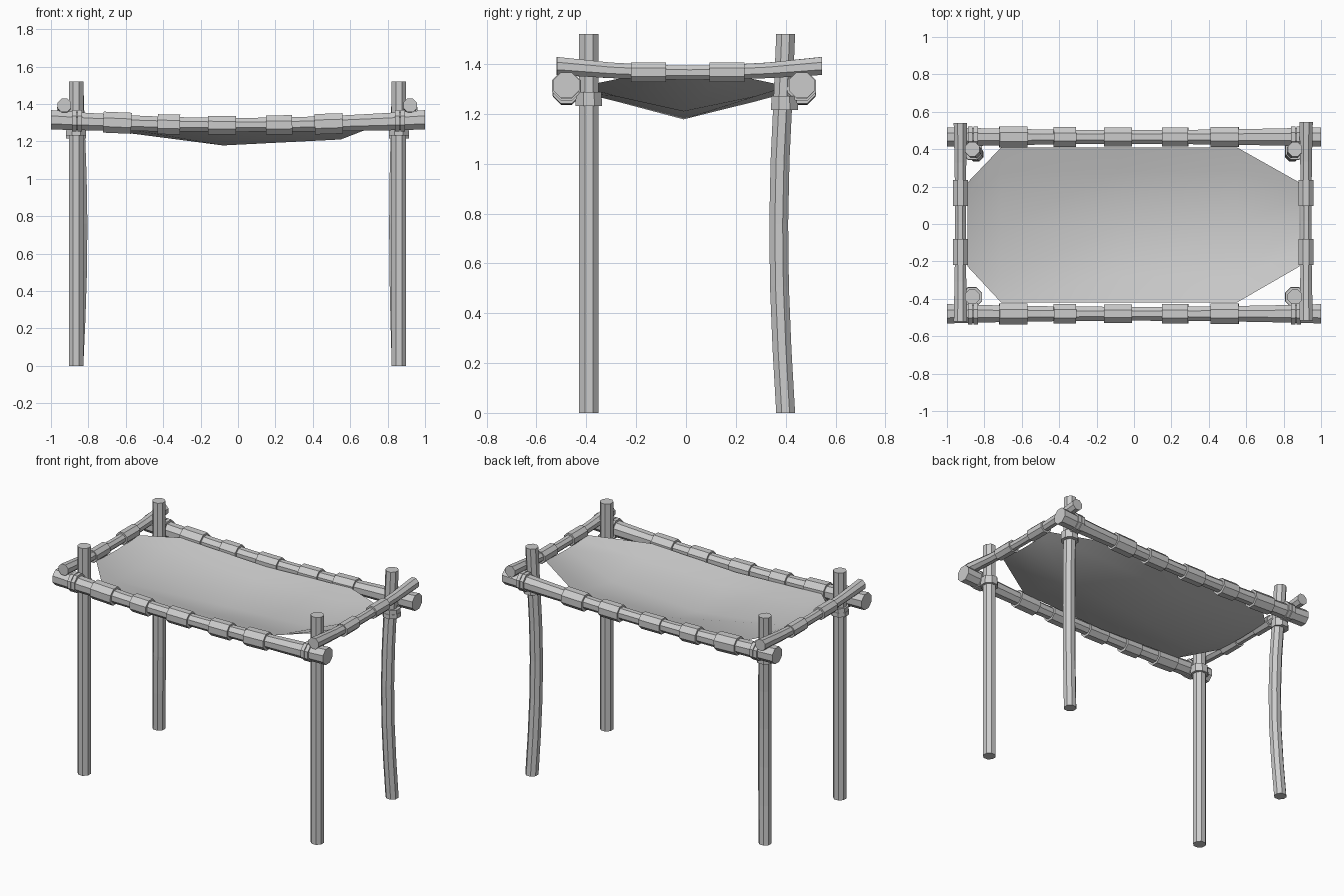
import bpy, bmesh, math
from mathutils import Vector

if "Cube" in bpy.data.objects:
    bpy.data.objects.remove(bpy.data.objects["Cube"])

grey = bpy.data.materials.new("weathered_grey")
grey.use_nodes = True
grey.diffuse_color = (0.6, 0.6, 0.6, 1)
grey.node_tree.nodes["Principled BSDF"].inputs["Base Color"].default_value = (0.6, 0.6, 0.6, 1)


def finish(bm, name):
    mesh = bpy.data.meshes.new(name)
    bm.to_mesh(mesh)
    bm.free()
    mesh.materials.append(grey)
    obj = bpy.data.objects.new(name, mesh)
    bpy.context.collection.objects.link(obj)
    return obj


def tube(name, path, radii, sides=8):
    """Closed faceted tube swept along a nearly straight path."""
    bm = bmesh.new()
    path = [Vector(p) for p in path]
    axis = (path[-1] - path[0]).normalized()
    u = axis.orthogonal().normalized()
    v = axis.cross(u)
    turns = [2 * math.pi * (i + 0.5) / sides for i in range(sides)]
    rings = [[bm.verts.new(p + r * (u * math.cos(a) + v * math.sin(a))) for a in turns]
             for p, r in zip(path, radii)]
    for a, b in zip(rings, rings[1:]):
        for i in range(sides):
            j = (i + 1) % sides
            bm.faces.new((a[i], a[j], b[j], b[i]))
    bm.faces.new(rings[0][::-1])
    bm.faces.new(rings[-1])
    return finish(bm, name)


def sag(t, low, end):
    """Height along a sagging rail, t from -1 to 1."""
    return low + (end - low) * t * t


# Upright posts: straight at the front, bowed at the back
POST_H = 1.52
for side, x in (("right", -0.865), ("left", 0.86)):
    tube(f"front_{side}_post", [(x, -0.39, 0), (x, -0.39, POST_H)], [0.042] * 2)
    bow = 0.022 if x < 0 else -0.014
    path = []
    for i in range(7):
        t = i / 6
        k = math.sin(math.pi * min(t / 0.95, 1))
        path.append((x + bow * k, 0.4 - 0.028 * k, POST_H * t))
    tube(f"back_{side}_post", path, [0.041] * 7)

# Long rails with cloth sleeves and end bindings
sleeves = [(-0.645, 0.075), (-0.37, 0.06), (-0.085, 0.075), (0.22, 0.07), (0.485, 0.075)]
for side, y in (("front", -0.48), ("back", 0.465)):
    stations = [-1, -0.8, -0.5, -0.25, 0, 0.25, 0.5, 0.8, 1]
    tube(f"{side}_rail", [(x, y, sag(x, 1.288, 1.315)) for x in stations],
         [0.04 + 0.016 * x * x for x in stations])
    for n, (x, half) in enumerate(sleeves):
        ends = (x - half, x + half)
        tube(f"{side}_sleeve_{n + 1}", [(e, y, sag(e, 1.286, 1.318)) for e in ends],
             [0.053 + 0.012 * abs(x)] * 2)
    for x in (-0.875, -0.847, 0.852, 0.88):
        tube(f"{side}_rail_binding", [(x - 0.012, y, 1.311), (x + 0.012, y, 1.311)],
             [0.062] * 2)

# Short rails resting across the long ones
for side, x, shift in (("right", -0.928, 0.01), ("left", 0.92, 0.015)):
    stations = [-1, -0.6, -0.25, 0, 0.25, 0.6, 1]
    tube(f"{side}_rail", [(x, 0.53 * t + shift, sag(t, 1.365, 1.392)) for t in stations],
         [0.031 + 0.008 * t * t for t in stations])
    for n, y in enumerate((-0.15, 0.165)):
        tube(f"{side}_sleeve_{n + 1}", [(x, y - 0.07, 1.367), (x, y + 0.07, 1.367)],
             [0.043] * 2)

# Rope bindings round the posts
for x in (-0.865, 0.86):
    for y, z in ((-0.39, 1.245), (0.395, 1.23)):
        for dz in (0, 0.028):
            tube("post_binding", [(x, y, z + dz - 0.014), (x, y, z + dz + 0.014)],
                 [0.058 - dz * 0.1] * 2)

# Sagging cloth: each column has x, edge height, crease height and centre height
columns = [(-0.89, 1.35, 1.345, 1.34), (-0.71, 1.31, 1.285, 1.26),
           (-0.08, 1.285, 1.25, 1.178), (0.55, 1.31, 1.27, 1.21),
           (0.885, 1.35, 1.345, 1.34)]
bm = bmesh.new()
grid = []
for x, edge, crease, centre in columns:
    squeeze = 0.54 if abs(x) > 0.8 else 1
    rows = ((-0.42, edge), (-0.28, crease), (-0.01, centre), (0.28, crease), (0.41, edge))
    grid.append([bm.verts.new((x, y * squeeze, z)) for y, z in rows])
for a, b in zip(grid, grid[1:]):
    for i in range(4):
        bm.faces.new((a[i], b[i], b[i + 1], a[i + 1]))
for f in bm.faces:
    f.smooth = True
finish(bm, "cloth_canopy")
